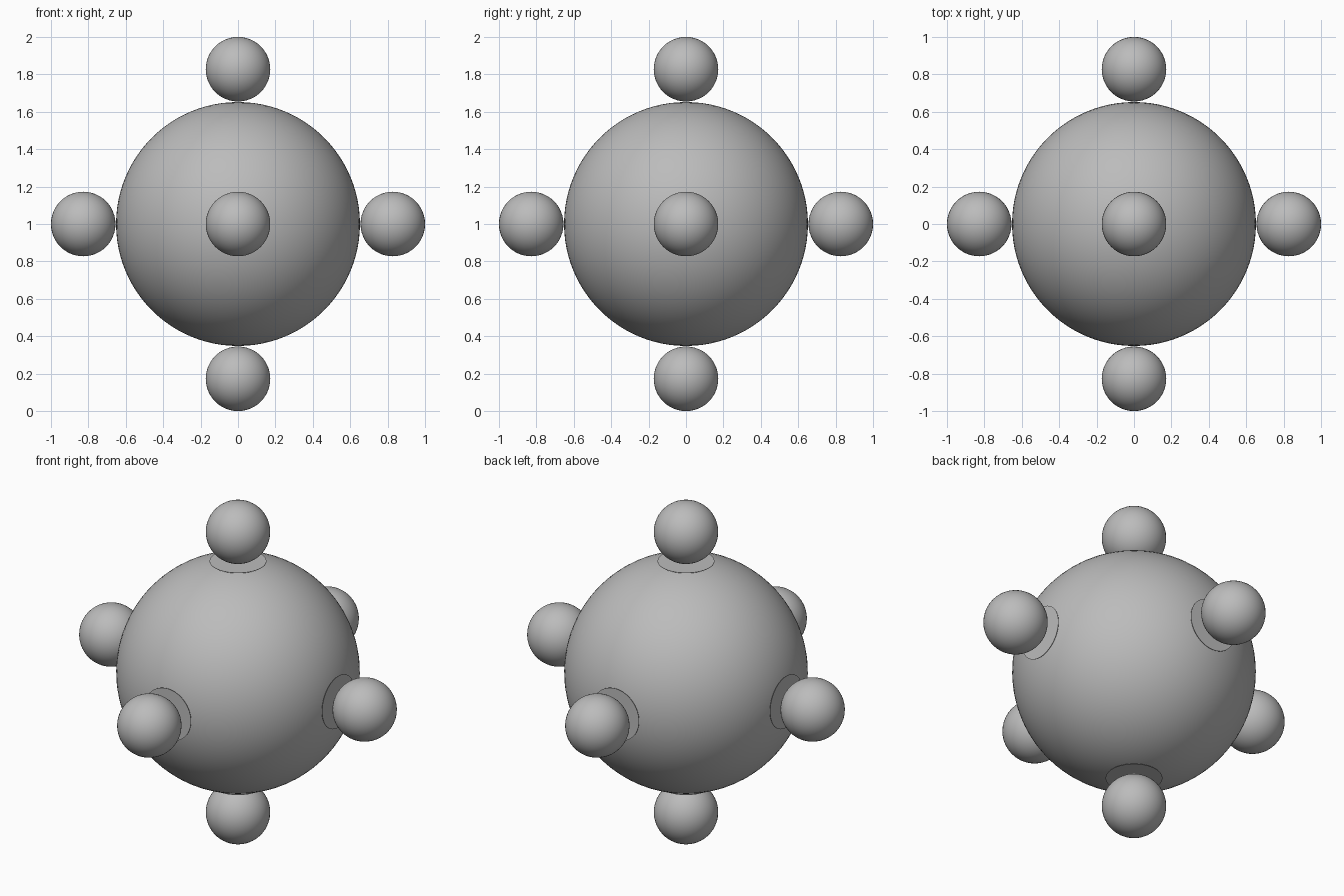
import bpy
from mathutils import Vector

cube = bpy.data.objects.get("Cube")
if cube:
    bpy.data.objects.remove(cube, do_unlink=True)

CENTRE = Vector((0, 0, 1))
BODY_R, BALL_R, DISC_R = 0.652, 0.1725, 0.152

grey = bpy.data.materials.new("plain_grey")
grey.use_nodes = True
colour = (0.5, 0.5, 0.5, 1)
grey.diffuse_color = colour
grey.node_tree.nodes["Principled BSDF"].inputs["Base Color"].default_value = colour


def finish(name):
    obj = bpy.context.object
    obj.name = name
    obj.data.materials.append(grey)
    bpy.ops.object.shade_smooth_by_angle()


def sphere(name, radius, location, segments, rings):
    bpy.ops.mesh.primitive_uv_sphere_add(
        segments=segments, ring_count=rings, radius=radius, location=location)
    finish(name)


# Large central body
sphere("body", BODY_R, CENTRE, 96, 48)

# One ball on a thin round plate for each of the six directions
directions = {
    "left": (1, 0, 0), "right": (-1, 0, 0),
    "back": (0, 1, 0), "front": (0, -1, 0),
    "top": (0, 0, 1), "bottom": (0, 0, -1),
}
for side, axis in directions.items():
    axis = Vector(axis)
    sphere(side + "_ball", BALL_R, CENTRE + axis * (1 - BALL_R), 48, 24)
    bpy.ops.mesh.primitive_cylinder_add(
        vertices=64, radius=DISC_R, depth=0.002,
        location=CENTRE + axis * 0.655,
        rotation=axis.to_track_quat("Z", "Y").to_euler())
    finish(side + "_plate")
